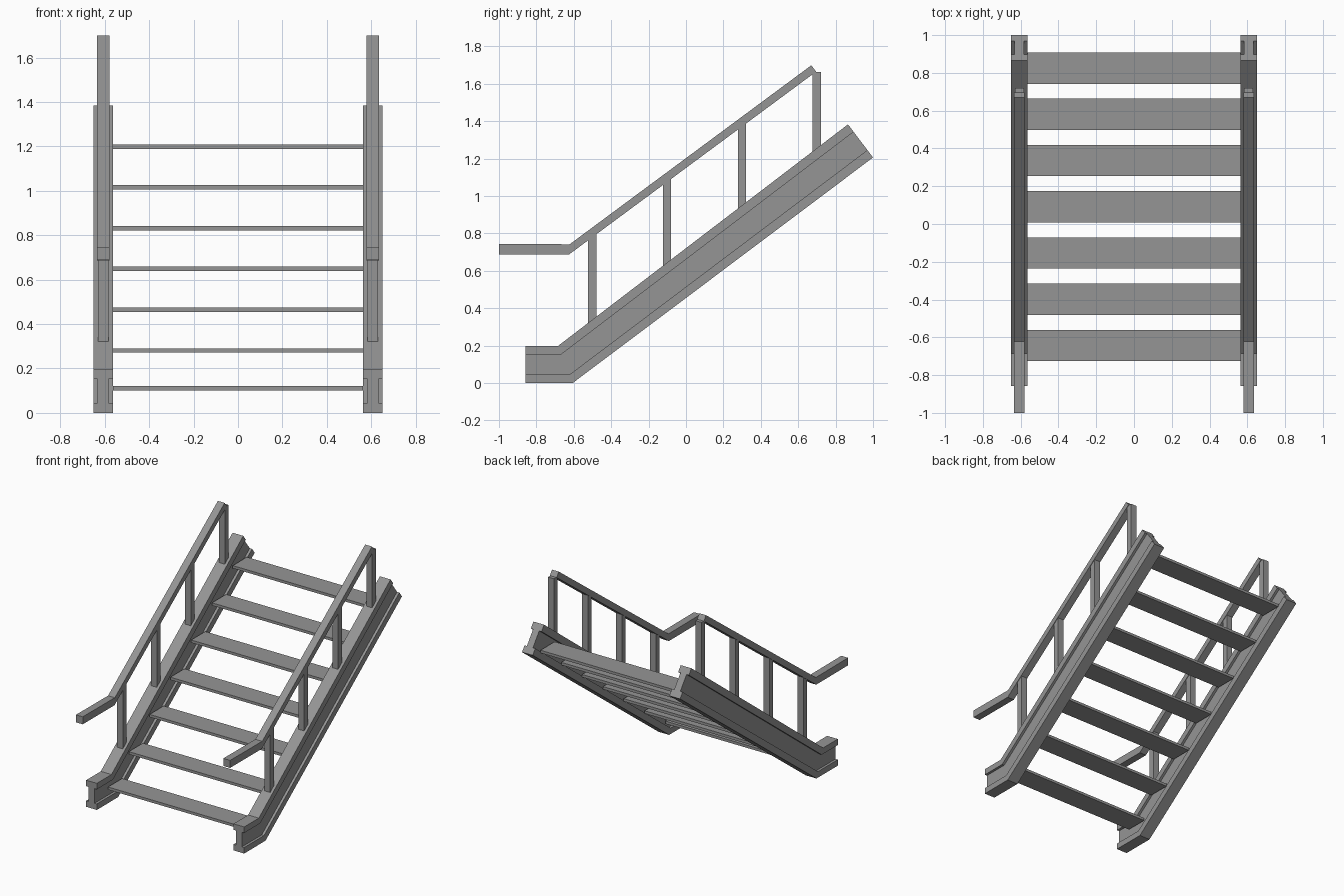
import bpy, bmesh

if "Cube" in bpy.data.objects:
    bpy.data.objects.remove(bpy.data.objects["Cube"])

CX = 0.607  # centre line of each side of the staircase

# Dark grey finish for every part
dark_grey = bpy.data.materials.new("dark_grey")
dark_grey.diffuse_color = (0.3, 0.3, 0.3, 1)
dark_grey.use_nodes = True
dark_grey.node_tree.nodes["Principled BSDF"].inputs["Base Color"].default_value = dark_grey.diffuse_color


def finish(name, bm, mirrored):
    bmesh.ops.recalc_face_normals(bm, faces=bm.faces)
    mesh = bpy.data.meshes.new(name)
    bm.to_mesh(mesh)
    bm.free()
    mesh.materials.append(dark_grey)
    obj = bpy.data.objects.new(name, mesh)
    bpy.context.collection.objects.link(obj)
    if mirrored:
        obj.modifiers.new("mirror", 'MIRROR')  # other side across x = 0
    return obj


def sweep(name, section, stations):
    """Sweep a section of (x offset, height fraction) through stations,
    each a bottom (y, z) and a top (y, z) point."""
    bm = bmesh.new()
    rings = []
    for (y0, z0), (y1, z1) in stations:
        rings.append([bm.verts.new((CX + x, y0 + (y1 - y0) * t, z0 + (z1 - z0) * t))
                      for x, t in section])
    n = len(section)
    for a, b in zip(rings, rings[1:]):
        for i in range(n):
            j = (i + 1) % n
            bm.faces.new((a[i], a[j], b[j], b[i]))
    bm.faces.new(rings[0])
    bm.faces.new(rings[-1])
    return finish(name, bm, True)


def box(name, lo, hi, mirrored=False):
    bm = bmesh.new()
    bmesh.ops.create_cube(bm, size=1)
    for v in bm.verts:
        v.co = [(a + b) / 2 + c * (b - a) for a, b, c in zip(lo, hi, v.co)]
    return finish(name, bm, mirrored)


# I-beam stringers
F, W = 0.044, 0.025
i_beam = [(-F, 0), (F, 0), (F, .225), (W, .225), (W, .775), (F, .775),
          (F, 1), (-F, 1), (-F, .775), (-W, .775), (-W, .225), (-F, .225)]
sweep("stringer", i_beam, [((-.857, 0), (-.857, .198)),
                           ((-.606, 0), (-.685, .198)),
                           ((1.0, 1.206), (.866, 1.383))])

# Handrails with a level lower end
R = 0.028
bar = [(-R, 0), (R, 0), (R, 1), (-R, 1)]
sweep("handrail", bar, [((-1.0, .688), (-1.0, .744)),
                        ((-.626, .687), (-.622, .742)),
                        ((.696, 1.665), (.67, 1.699))])

# Posts, sunk into the stringer and the rail
P = 0.024
for i in range(4):
    y = -.501 + .4 * i
    base = .20 + (y + .685) * .7626 - .04
    top = 1.664 if i == 3 else .715 + (y + .626) * .741
    box(f"post_{i + 1}", (CX - P, y - .022, base), (CX + P, y + .022, top), True)

# Treads spanning between the stringer flanges
for i in range(7):
    y = -.643 + .2447 * i
    z = .111 if i == 0 else .281 + .1836 * (i - 1)
    box(f"tread_{i + 1}", (-CX + F, y - .083, z - .01), (CX - F, y + .083, z + .01))
